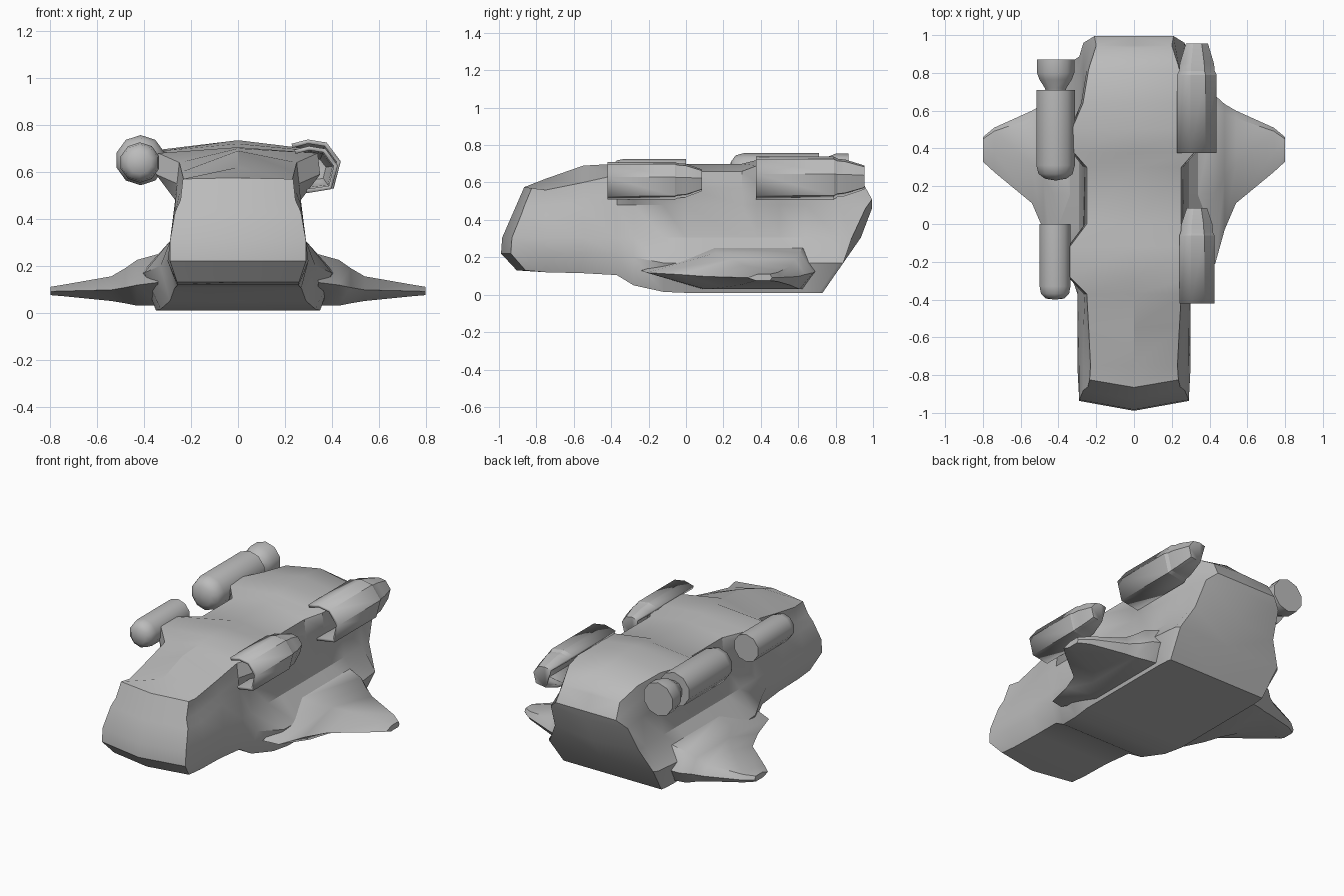
import bpy, bmesh, math

if "Cube" in bpy.data.objects:
    bpy.data.objects.remove(bpy.data.objects["Cube"])

grey = bpy.data.materials.new("hull_grey")
grey.diffuse_color = (0.5, 0.5, 0.5, 1)
grey.use_nodes = True
grey.node_tree.nodes["Principled BSDF"].inputs["Base Color"].default_value = grey.diffuse_color


def finish(name, bm, angle=35, recalc=True):
    bmesh.ops.remove_doubles(bm, verts=bm.verts, dist=0.0005)
    if recalc:
        bmesh.ops.recalc_face_normals(bm, faces=bm.faces)
    me = bpy.data.meshes.new(name)
    bm.to_mesh(me)
    bm.free()
    ob = bpy.data.objects.new(name, me)
    bpy.context.collection.objects.link(ob)
    me.materials.append(grey)
    bpy.ops.object.select_all(action='DESELECT')
    ob.select_set(True)
    bpy.context.view_layer.objects.active = ob
    bpy.ops.object.shade_smooth_by_angle(angle=math.radians(angle))
    return ob


def loft(bm, rings, closed=True):
    vr = [[bm.verts.new(p) for p in r] for r in rings]
    n = len(vr[0])
    for a, b in zip(vr, vr[1:]):
        for j in range(n if closed else n - 1):
            k = (j + 1) % n
            bm.faces.new((a[j], a[k], b[k], b[j]))
    return vr


def interp(table, z):
    if z <= table[0][0]:
        return table[0][1]
    for (z0, y0), (z1, y1) in zip(table, table[1:]):
        if z <= z1:
            return y0 + (y1 - y0) * (z - z0) / (z1 - z0)
    return table[-1][1]


# Hull: end profiles (z, y) and sections along y
NOSE = [(.11, -.86), (.15, -.95), (.24, -1), (.30, -.985), (.575, -.865)]
TAIL = [(.01, .73), (.37, .98), (.5, 1), (.60, .945), (.72, .86)]
# y, top z, shoulder x z, flare x z, bottom corner x z
SECTIONS = [
    (-1, .575, .235, .57, .29, .22, .26, .13),
    (-.75, .62, .23, .56, .30, .22, .26, .12),
    (-.55, .69, .24, .60, .30, .22, .26, .115),
    (-.37, .70, .25, .64, .30, .22, .27, .105),
    (-.28, .705, .34, .68, .33, .20, .29, .05),
    (-.12, .705, .34, .68, .40, .17, .33, .015),
    (0, .70, .25, .66, .41, .17, .35, .01),
    (.30, .70, .25, .66, .41, .17, .35, .01),
    (.38, .72, .32, .69, .41, .17, .35, .01),
    (.50, .735, .33, .695, .41, .17, .35, .01),
    (.64, .735, .27, .69, .40, .17, .35, .01),
    (.82, .715, .24, .67, .38, .17, .345, .01),
    (1, .62, .20, .60, .36, .17, .34, .01),
]


def half_section(i, s):
    y, zt, xs, zs, xf, zf, xb, zb = s
    pts = [(0, zt), (xs, zs), (xs + .01, zs - .09), (.268, min(.48, zs - .14)),
           (.29, .305), (xf, zf), (xb, zb), (0, zb)]
    out = []
    for x, z in pts:
        lo = interp(NOSE, z) + .18 * x + (.02 if i else 0)
        hi = interp(TAIL, z) - (.02 if i < len(SECTIONS) - 1 else 0)
        if z > .2:
            hi -= .6 * max(0, x - .21)
        out.append((x, min(max(y, lo), hi) if y > -.8 else (lo if i == 0 else max(y, lo)), z))
    return out


bm = bmesh.new()
halves = [half_section(i, s) for i, s in enumerate(SECTIONS)]
vr = loft(bm, [h + [(-x, y, z) for x, y, z in h[-2:0:-1]] for h in halves])
for ring, prof in ((vr[0], NOSE), (vr[-1], TAIL)):
    mid = [ring[0]] + [bm.verts.new((0, interp(prof, v.co.z), v.co.z)) for v in ring[1:7]] + [ring[7]]
    for side in (ring[:8], [ring[0]] + ring[:6:-1]):
        for i in range(7):
            quad = list(dict.fromkeys((side[i], side[i + 1], mid[i + 1], mid[i])))
            if len(quad) > 2:
                bm.faces.new(quad)
finish("hull", bm, 33)

# Wings: x, front y, rear y, bottom z, top z
WING = [(.34, -.24, .70, .03, .25), (.43, -.21, .68, .03, .225), (.48, -.03, .635, .04, .19),
        (.54, .11, .60, .05, .155), (.74, .275, .51, .07, .12), (.80, .33, .46, .075, .11)]
for name, sgn in (("wing_right", 1), ("wing_left", -1)):
    bm = bmesh.new()
    rings = []
    for x, y0, y1, z0, z1 in WING:
        d, zm = y1 - y0, z0 + .45 * (z1 - z0)
        rings.append([(sgn * x, y, z) for y, z in (
            (y0, zm), (y0 + .42 * d, z1), (y1 - .08 * d, z1),
            (y1, zm), (y1 - .08 * d, z0), (y0 + .35 * d, z0))])
    vr = loft(bm, rings)
    bm.faces.new(vr[0])
    bm.faces.new(vr[-1])
    finish(name, bm, 50)


# Round pods on the left side: lathed (radius, y) profiles
def lathe(name, cx, cz, profile, n=10):
    bm = bmesh.new()
    loft(bm, [[(cx + r * math.sin(2 * math.pi * k / n), y, cz + r * math.cos(2 * math.pi * k / n))
               for k in range(n)] for r, y in profile])
    bmesh.ops.dissolve_degenerate(bm, dist=.0005, edges=bm.edges)
    finish(name, bm, 40)


lathe("front_round_pod", -.418, .64,
      [(0, -.4), (.05, -.395), (.078, -.37), (.086, -.33), (.086, 0), (0, 0)])
lathe("rear_round_pod", -.415, .65,
      [(0, .23), (.06, .24), (.095, .265), (.107, .31), (.107, .71), (0, .71)])
lathe("rear_pod_nozzle", -.415, .65,
      [(0, .69), (.05, .69), (.06, .72), (.09, .765), (.104, .80), (.104, .87), (0, .87)])

# Open half-shell pods on the right side
ARC = [(-.105, .09), (-.035, .108), (.045, .095), (.105, .015), (.075, -.10), (-.045, -.12)]


def shell(name, cx, cz, size, stations):
    bm = bmesh.new()
    vr = loft(bm, [[(cx + a * size * s, y, cz + b * size * s) for a, b in ARC]
                   for y, s in stations], closed=False)
    bm.faces.new(vr[-1])
    ob = finish(name, bm, 20, recalc=False)
    mod = ob.modifiers.new("wall", 'SOLIDIFY')
    mod.thickness = .018
    mod.offset = -1


shell("front_shell_pod", .333, .615, .88,
      [(-.42, 1), (-.06, 1), (-.045, .93), (0, .89), (.085, .58)])
shell("rear_shell_pod", .333, .63, 1,
      [(.375, 1), (.79, 1), (.81, .90), (.85, .86), (.955, .56)])
